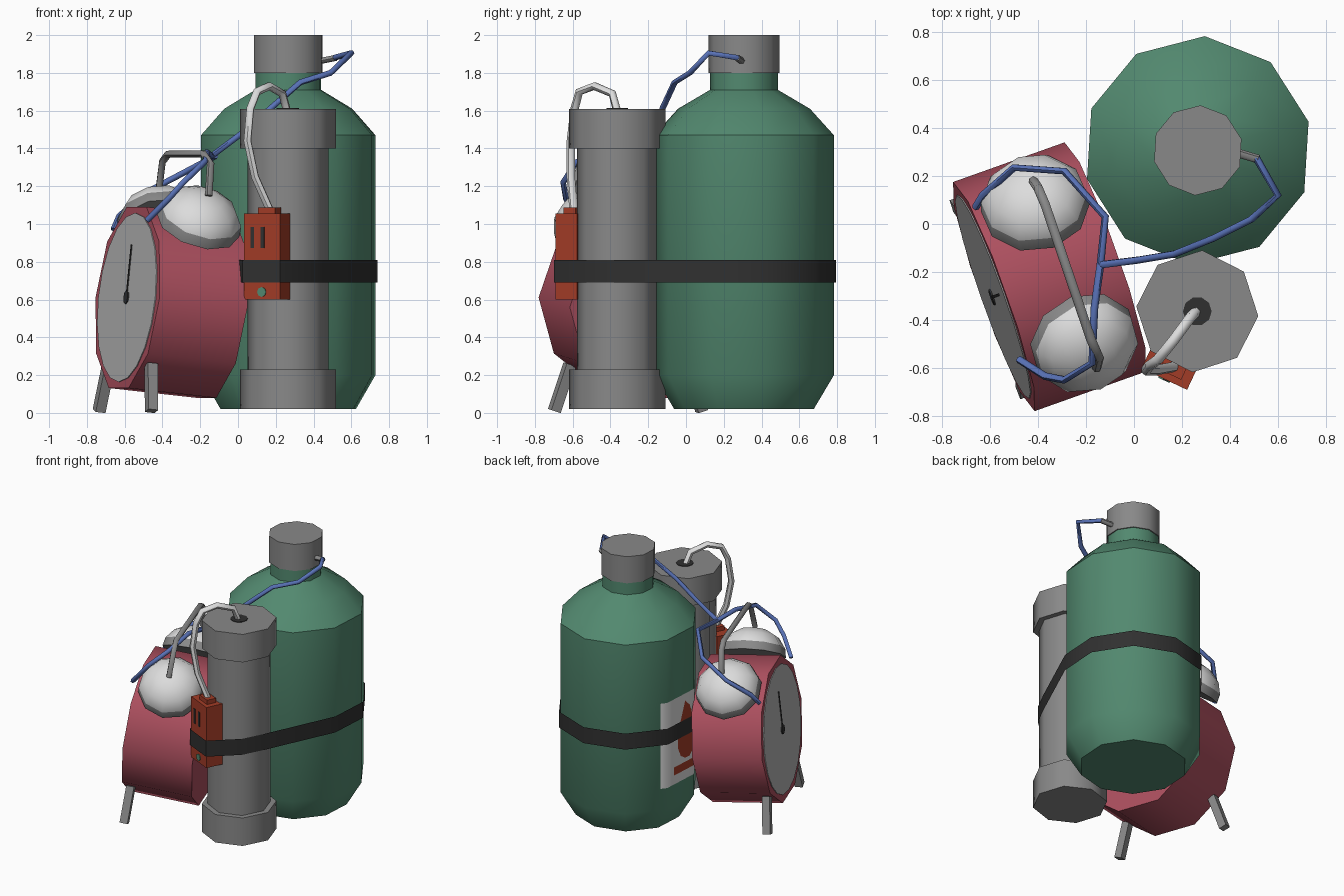
import bpy, bmesh, math
from mathutils import Matrix, Vector
from mathutils.geometry import convex_hull_2d

if "Cube" in bpy.data.objects:
    bpy.data.objects.remove(bpy.data.objects["Cube"])


def mat(name, r, g, b):
    m = bpy.data.materials.new(name)
    m.diffuse_color = (r, g, b, 1)
    m.use_nodes = True
    m.node_tree.nodes["Principled BSDF"].inputs["Base Color"].default_value = m.diffuse_color
    return m


GREEN = mat("green", 0.085, 0.25, 0.16)
GREY = mat("mid grey", 0.25, 0.25, 0.25)
DARK = mat("dark grey", 0.03, 0.03, 0.03)
RED = mat("rose red", 0.42, 0.08, 0.115)
ORANGE = mat("rust orange", 0.36, 0.045, 0.02)
LIGHT = mat("off white", 0.72, 0.72, 0.72)
DIAL = mat("dial grey", 0.47, 0.47, 0.47)
BLUE = mat("blue", 0.10, 0.17, 0.48)


def finish(name, bm, mats, M=Matrix(), angle=40):
    bmesh.ops.remove_doubles(bm, verts=bm.verts, dist=1e-5)
    bmesh.ops.recalc_face_normals(bm, faces=bm.faces)
    bm.transform(M)
    me = bpy.data.meshes.new(name)
    bm.to_mesh(me)
    bm.free()
    me.shade_smooth()
    me.set_sharp_from_angle(angle=math.radians(angle))
    for m in mats:
        me.materials.append(m)
    ob = bpy.data.objects.new(name, me)
    bpy.context.collection.objects.link(ob)
    return ob


def lathe(name, profile, n, off, M, mats, angle=50, rule=None):
    """Revolve (r, z) points about local z; rule(i) picks the material of ring i."""
    bm = bmesh.new()
    rings = [[bm.verts.new((r * math.cos(math.radians(off) + k * math.tau / n),
                            r * math.sin(math.radians(off) + k * math.tau / n), z))
              for k in range(n)] for r, z in profile]
    for i in range(len(rings) - 1):
        for k in range(n):
            j = (k + 1) % n
            f = bm.faces.new((rings[i][k], rings[i][j], rings[i + 1][j], rings[i + 1][k]))
            f.material_index = rule(i) if rule else 0
    if profile[0][0] > 0:
        bm.faces.new(rings[0][::-1])
    if profile[-1][0] > 0:
        bm.faces.new(rings[-1])
    return finish(name, bm, mats, M, angle)


def box(name, size, M, m):
    bm = bmesh.new()
    bmesh.ops.create_cube(bm, size=1, matrix=Matrix.Diagonal((*size, 1)))
    return finish(name, bm, [m], M)


def tube(name, pts, r, m):
    cu = bpy.data.curves.new(name, 'CURVE')
    cu.dimensions = '3D'
    cu.bevel_depth, cu.bevel_resolution, cu.use_fill_caps = r, 1, True
    sp = cu.splines.new('POLY')
    sp.points.add(len(pts) - 1)
    for p, c in zip(sp.points, pts):
        p.co = (*c, 1)
    tmp = bpy.data.objects.new(name, cu)
    bpy.context.collection.objects.link(tmp)
    me = bpy.data.meshes.new_from_object(tmp.evaluated_get(bpy.context.evaluated_depsgraph_get()))
    bpy.data.objects.remove(tmp)
    bm = bmesh.new()
    bm.from_mesh(me)
    return finish(name, bm, [m], angle=60)


T = Matrix.Translation

# Gas tank with its grey cap
TANK, R, OFF = Vector((0.266, 0.307, 0)), 0.477, 14.5
lathe("tank", [(0.37, 0.02), (R, 0.2), (R, 1.47), (0.35, 1.61), (0.18, 1.71), (0.18, 1.81)],
      10, OFF, T(TANK), [GREEN], 40)
lathe("tank_cap", [(0.188, 1.80), (0.188, 2.0)], 10, OFF, T(TANK), [GREY])


# Label wrapped on the tank facets, with a simple flame mark
def wrap(name, cols, lift, m):
    bm = bmesh.new()
    prev = None
    for az, lo, hi in cols:
        r = R * math.cos(math.radians(18)) / math.cos(math.radians((az - OFF) % 36 - 18)) + lift
        x, y = (r * math.cos(math.radians(az)) + TANK.x, r * math.sin(math.radians(az)) + TANK.y)
        cur = [bm.verts.new((x, y, lo)), bm.verts.new((x, y, hi))]
        if prev:
            bm.faces.new((prev[0], cur[0], cur[1], prev[1]))
        prev = cur
    finish(name, bm, [m])


wrap("label", [(a, 0.36, 1.0) for a in (153, 158.5, 170, 182, 194.5, 204, 213)], 0.004, LIGHT)
wrap("label_bar", [(a, 0.43, 0.49) for a in (167, 175, 183, 191, 194.5, 200)], 0.008, ORANGE)
wrap("label_flame", [(172, 0.62, 0.68), (176, 0.55, 0.82), (182, 0.52, 0.95),
                     (188, 0.52, 0.9), (194.5, 0.58, 0.75)], 0.008, ORANGE)

# Grey pipe with end caps
PIPE = Vector((0.264, -0.364, 0))
lathe("pipe", [(0.215, 0.1), (0.215, 1.5)], 8, -4.5, T(PIPE), [GREY])
for nm, z0, z1 in (("pipe_bottom_cap", 0.02, 0.23), ("pipe_top_cap", 1.40, 1.61)):
    lathe(nm, [(0.255, z0), (0.255, z1)], 8, -4.5, T(PIPE), [GREY])
lathe("pipe_hole", [(0.06, 1.609), (0.06, 1.614)], 10, 0, T(PIPE), [DARK])

# Detonator-style control box with slots and lamp
BOX = T((0.153, -0.59, 0.828)) @ Matrix.Rotation(math.radians(-25.3), 4, 'Z')
box("control_box", (0.21, 0.125, 0.455), BOX, ORANGE)
box("box_plug", (0.10, 0.07, 0.05), BOX @ T((0.015, 0, 0.235)), ORANGE)
for i, x in enumerate((-0.055, 0.005)):
    box("box_slot_%d" % i, (0.02, 0.008, 0.11), BOX @ T((x, -0.0625, 0.10)), DARK)
lathe("box_lamp", [(0.026, 0), (0.026, 0.006)], 8, 0,
      BOX @ T((0, -0.062, -0.188)) @ Matrix.Rotation(math.pi / 2, 4, 'X'), [GREEN])


# Strap around tank, pipe and box: the hull of their outlines
def ring(c, r, n, off):
    return [Vector((c.x + r * math.cos(math.radians(off) + k * math.tau / n),
                    c.y + r * math.sin(math.radians(off) + k * math.tau / n))) for k in range(n)]


pts = ring(TANK, R + 0.012, 10, OFF) + ring(PIPE, 0.222, 8, -4.5)
pts += [(BOX @ Vector((sx * 0.11, sy * 0.069, 0))).xy for sx in (-1, 1) for sy in (-1, 1)]
loop = [pts[i] for i in convex_hull_2d(pts)]
bm = bmesh.new()
lo, hi = [[bm.verts.new((p.x, p.y, z)) for p in loop] for z in (0.69, 0.81)]
for k in range(len(loop)):
    j = (k + 1) % len(loop)
    bm.faces.new((lo[k], lo[j], hi[j], hi[k]))
finish("strap", bm, [DARK])

# Alarm clock frame: local x = sideways, y = up, z = out of the dial
tilt = math.radians(6)
u = Vector((0.335, -0.942, 0)).normalized()
front = Vector((u.y * math.cos(tilt), -u.x * math.cos(tilt), math.sin(tilt)))
up = front.cross(u)
CLOCK = T((-0.352, -0.22, 0.585)) @ Matrix((u, up, front)).transposed().to_4x4()
H = 0.248
lathe("clock_body", [(0.507, -H), (0.507, H)], 10, 0, CLOCK, [RED], 40)
lathe("clock_dial", [(0.45, H - 0.01), (0.45, H + 0.005)], 20, 0, CLOCK, [DIAL])
lathe("clock_hub", [(0.035, H), (0.035, H + 0.012)], 8, 0, CLOCK, [DARK])
box("clock_hand", (0.012, 0.28, 0.006), CLOCK @ T((0, 0.14, H + 0.007)), DARK)

# Bells and feet, mirrored about the clock's upright
for side, nm in ((1, "front"), (-1, "rear")):
    d = Vector((side * 0.58, 0.815, 0))
    lathe(nm + "_bell", [(0.0, 0.0), (0.23, 0.0), (0.222, 0.06), (0.175, 0.13), (0.095, 0.175), (0.0, 0.19)],
          10, 0, CLOCK @ T(d * 0.51) @ d.to_track_quat('Z', 'Y').to_matrix().to_4x4(),
          [LIGHT, GREY], 50, lambda i: 1 if i < 2 else 0)
    d = Vector((side * 0.3, -0.95, 0)).normalized()
    box(nm + "_foot", (0.055, 0.055, 0.26),
        CLOCK @ T((side * 0.375, -0.475, H - 0.05)) @ d.to_track_quat('Z', 'Y').to_matrix().to_4x4(), GREY)

# Carrying handle between the bells
tube("clock_handle", [(-0.42, 0.18, 1.17), (-0.40, 0.15, 1.33), (-0.37, 0.08, 1.37), (-0.18, -0.48, 1.37),
                      (-0.145, -0.56, 1.32), (-0.155, -0.6, 1.15)], 0.02, GREY)

# Wires
tube("white_wire", [(0.264, -0.36, 1.58), (0.235, -0.39, 1.69), (0.165, -0.485, 1.73), (0.10, -0.565, 1.70),
                    (0.065, -0.59, 1.61), (0.05, -0.61, 1.44), (0.09, -0.61, 1.25), (0.17, -0.595, 1.07)],
     0.022, LIGHT)
tube("wire_stub", [(0.42, 0.30, 1.86), (0.52, 0.27, 1.88)], 0.018, GREY)
joint = (-0.14, -0.17, 1.36)
tube("blue_wire_main", [(0.51, 0.275, 1.88), (0.6, 0.12, 1.905), (0.49, 0.02, 1.80), (0.33, -0.06, 1.75),
                        (0.17, -0.125, 1.61), (0.02, -0.15, 1.48), joint], 0.016, BLUE)
tube("blue_wire_rear", [joint, (-0.12, 0.03, 1.36), (-0.29, 0.22, 1.27), (-0.5, 0.235, 1.16),
                        (-0.63, 0.12, 1.04), (-0.66, 0.07, 0.97)], 0.016, BLUE)
tube("blue_wire_front", [joint, (-0.165, -0.35, 1.38), (-0.175, -0.58, 1.33), (-0.29, -0.65, 1.22),
                         (-0.37, -0.635, 1.13), (-0.48, -0.565, 1.02)], 0.016, BLUE)
